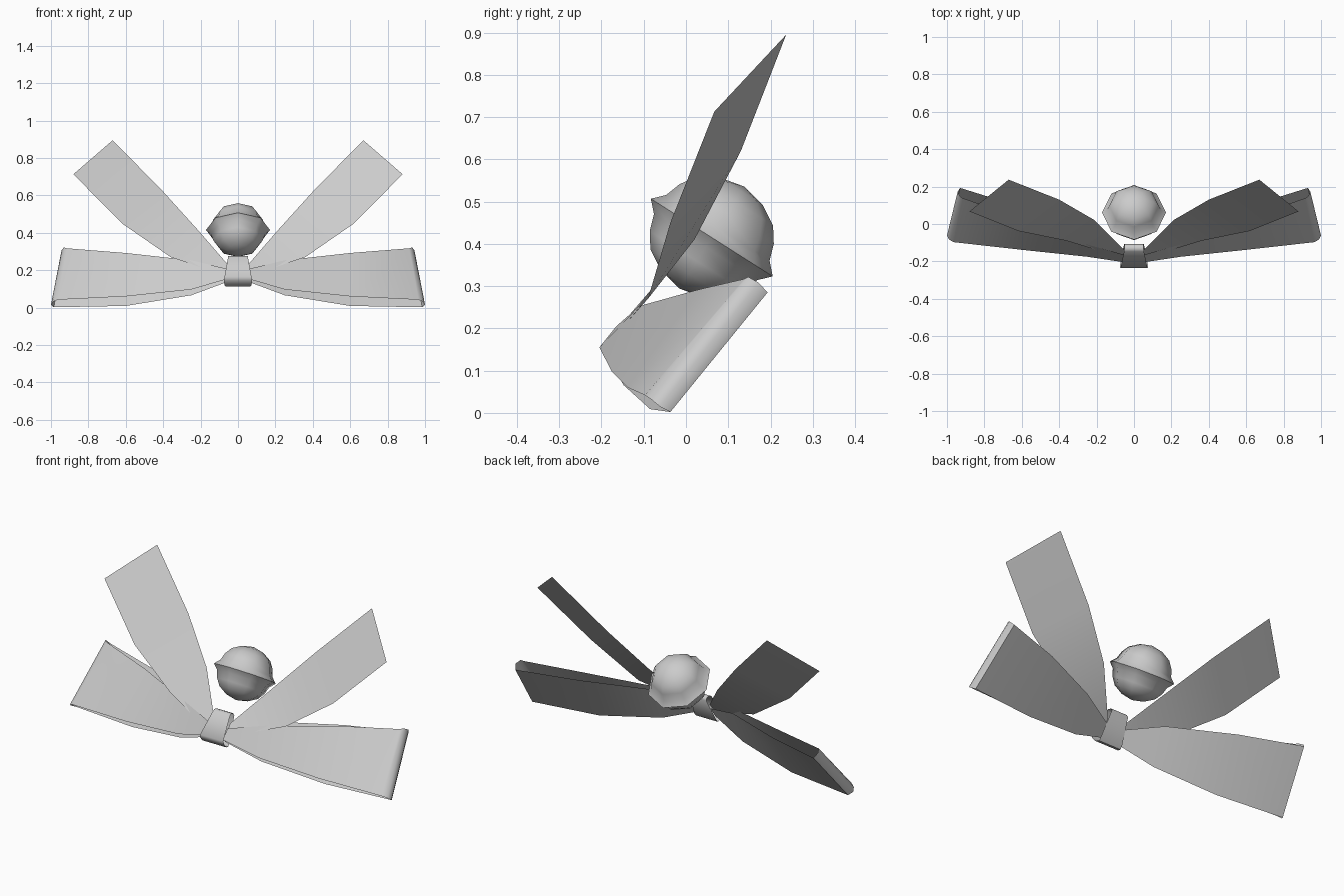
import bpy, math
from math import cos, sin, radians

if "Cube" in bpy.data.objects:
    bpy.data.objects.remove(bpy.data.objects["Cube"])


def make(name, verts, faces, angle=40, mirror=False):
    me = bpy.data.meshes.new(name)
    me.from_pydata(verts, [], faces)
    me.update()
    ob = bpy.data.objects.new(name, me)
    bpy.context.collection.objects.link(ob)
    if mirror:
        ob.modifiers.new("mirror", 'MIRROR')
    bpy.ops.object.select_all(action='DESELECT')
    ob.select_set(True)
    bpy.context.view_layer.objects.active = ob
    bpy.ops.object.shade_smooth_by_angle(angle=radians(angle))
    return ob


def ribbon(name, low, high, closed=False, angle=40, mirror=True):
    """Strip of quads between two edge paths."""
    n = len(low)
    faces = []
    for i in range(n if closed else n - 1):
        j = (i + 1) % n
        faces.append((i, j, n + j, n + i))
    return make(name, list(low) + list(high), faces, angle, mirror)


# Bow loops: front sheet outwards, rounded fold, back sheet inwards
loop_low = [(.05, -.205, .155), (.25, -.175, .097), (.6, -.138, .06),
            (.965, -.097, .042), (.99, -.082, .032), (1.0, -.062, .015),
            (.985, -.037, .002), (.6, -.085, .009), (.25, -.148, .066), (.05, -.19, .14)]
loop_high = [(.05, -.165, .205), (.25, -.11, .253), (.6, .03, .292),
             (.915, .138, .317), (.93, .147, .322), (.943, .172, .308),
             (.93, .193, .285), (.6, .09, .274), (.25, -.06, .258), (.05, -.145, .20)]
ribbon("bow_loops", loop_low, loop_high, angle=60)

# Ribbon tails
tail_low = [(.05, -.185, .165), (.36, -.09, .27), (.62, -.037, .45), (.88, .067, .713)]
tail_high = [(.05, -.14, .225), (.21, .02, .41), (.40, .13, .62), (.67, .237, .895)]
ribbon("ribbon_tails", tail_low, tail_high)

# Knot: tapered band wrapped round the middle (y, z, half width)
band = [(-.235, .165, .072), (-.147, .27, .053), (-.135, .277, .052), (-.115, .272, .05),
        (-.107, .258, .052), (-.172, .13, .068), (-.185, .114, .068), (-.21, .122, .073),
        (-.23, .145, .075)]
ribbon("knot", [(-w, y, z) for y, z, w in band], [(w, y, z) for y, z, w in band],
       closed=True, angle=60, mirror=False)

# Bell: faceted ball with a raised rim, leaning back
rings = [(.06, .13), (.107, .102), (.132, .066), (.145, .027), (.171, 0),
         (.145, -.027), (.132, -.066), (.107, -.102), (.06, -.13)]
S = 8
verts = [(r * cos(2 * math.pi * k / S), r * sin(2 * math.pi * k / S), h)
         for r, h in rings for k in range(S)]
faces = [(a * S + k, (a + 1) * S + k, (a + 1) * S + (k + 1) % S, a * S + (k + 1) % S)
         for a in range(len(rings) - 1) for k in range(S)]
top, bottom = len(verts), len(verts) + 1
last = (len(rings) - 1) * S
verts += [(0, 0, .143), (0, 0, -.143)]
for k in range(S):
    faces += [(top, k, (k + 1) % S), (bottom, last + (k + 1) % S, last + k)]
bell = make("bell", verts, faces, 80)
bell.location = (0, .061, .415)
bell.rotation_euler = (radians(-32.5), 0, 0)
